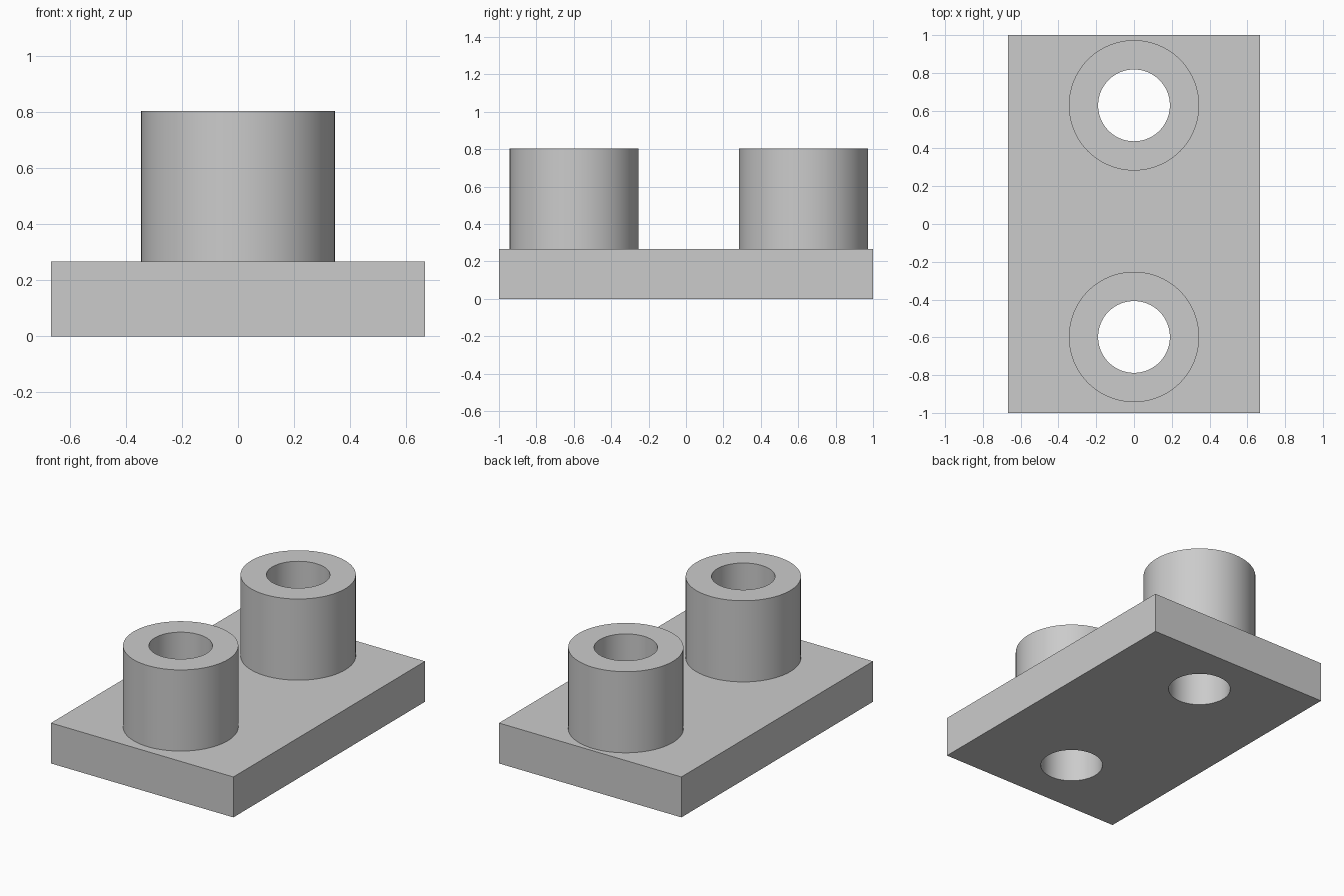
import bpy
from math import radians

if "Cube" in bpy.data.objects:
    bpy.data.objects.remove(bpy.data.objects["Cube"], do_unlink=True)

PLATE_TOP, BOSS_TOP = 0.267, 0.803
BOSS_RADIUS, HOLE_RADIUS = 0.345, 0.19
BOSS_CENTRES = {"front": -0.598, "back": 0.628}

grey = bpy.data.materials.new("plain_grey")
grey.use_nodes = True
colour = (0.6, 0.6, 0.6, 1)
grey.diffuse_color = colour
grey.node_tree.nodes["Principled BSDF"].inputs["Base Color"].default_value = colour


def cylinder(name, radius, y, bottom, top):
    bpy.ops.mesh.primitive_cylinder_add(
        vertices=96, radius=radius, depth=top - bottom,
        location=(0, y, (bottom + top) / 2))
    obj = bpy.context.object
    obj.name = name
    obj.data.materials.append(grey)
    return obj


def combine(target, tool, operation):
    mod = target.modifiers.new(operation.lower(), "BOOLEAN")
    mod.operation = operation
    mod.solver = "EXACT"
    mod.object = tool
    tool.hide_render = True
    bpy.context.view_layer.objects.active = target
    bpy.ops.object.modifier_apply(modifier=mod.name)
    bpy.data.objects.remove(tool, do_unlink=True)


# Base plate
bpy.ops.mesh.primitive_cube_add(size=1, location=(0, 0, PLATE_TOP / 2))
plate = bpy.context.object
plate.name = "base_plate_with_bosses"
plate.scale = (1.333, 2, PLATE_TOP)
bpy.ops.object.transform_apply(location=True, rotation=False, scale=True)
plate.data.materials.append(grey)

# Round bosses, each bored through the whole plate
for side, y in BOSS_CENTRES.items():
    boss = cylinder(side + "_boss", BOSS_RADIUS, y, PLATE_TOP / 2, BOSS_TOP)
    combine(plate, boss, "UNION")
    bore = cylinder(side + "_bore", HOLE_RADIUS, y, -0.1, BOSS_TOP + 0.1)
    combine(plate, bore, "DIFFERENCE")

# Smooth walls with crisp rims
bpy.ops.object.select_all(action="DESELECT")
plate.select_set(True)
bpy.context.view_layer.objects.active = plate
bpy.ops.object.shade_smooth_by_angle(angle=radians(30))
